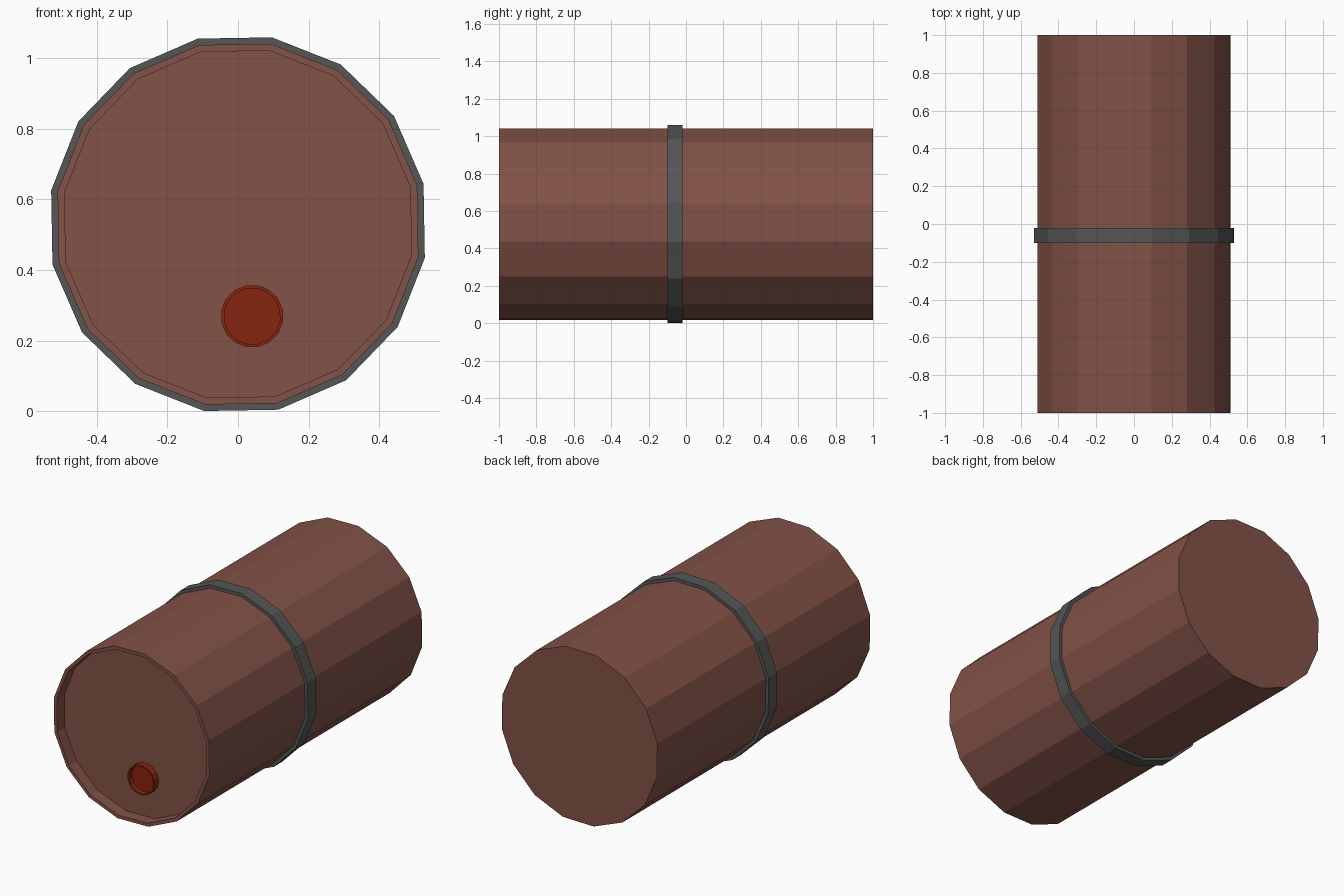
import bpy, bmesh, math

if "Cube" in bpy.data.objects:
    bpy.data.objects.remove(bpy.data.objects["Cube"])

CZ = 0.53                     # height of the barrel axis
N = 16                        # sides
START = math.radians(12.25)   # slight roll of the barrel


def material(name, rgb):
    m = bpy.data.materials.new(name)
    m.diffuse_color = (*rgb, 1)
    m.use_nodes = True
    m.node_tree.nodes["Principled BSDF"].inputs["Base Color"].default_value = m.diffuse_color
    return m


brown = material("rust_brown", (0.223, 0.084, 0.063))
grey = material("dark_grey", (0.089, 0.093, 0.091))
red = material("dark_red", (0.242, 0.018, 0.005))


def lathe(name, profile, mat, cx=0.0, cz=CZ, closed=False):
    """Sweep (radius, y) points around an axis along y; open ends get capped."""
    bm = bmesh.new()
    rings = []
    for r, y in profile:
        ring = []
        for i in range(N):
            a = START + 2 * math.pi * i / N
            ring.append(bm.verts.new((cx + r * math.cos(a), y, cz + r * math.sin(a))))
        rings.append(ring)
    pairs = list(zip(rings, rings[1:]))
    if closed:
        pairs.append((rings[-1], rings[0]))
    else:
        bm.faces.new(rings[0])
        bm.faces.new(rings[-1])
    for a, b in pairs:
        for i in range(N):
            j = (i + 1) % N
            bm.faces.new((a[i], a[j], b[j], b[i]))
    bmesh.ops.recalc_face_normals(bm, faces=bm.faces)
    me = bpy.data.meshes.new(name)
    bm.to_mesh(me)
    bm.free()
    me.materials.append(mat)
    ob = bpy.data.objects.new(name, me)
    bpy.context.collection.objects.link(ob)
    return ob


# Barrel body with recessed front lid
lathe("barrel_body", [(0.50, -0.93), (0.50, -1.0), (0.52, -1.0), (0.52, 1.0)], brown)

# Metal band around the middle
lathe("band", [(0.515, -0.10), (0.5385, -0.10), (0.5385, -0.02), (0.515, -0.02)],
      grey, closed=True)

# Bung cap on the lid, hollowed at the front
lathe("bung_cap", [(0.080, -0.94), (0.080, -0.97), (0.089, -0.97), (0.089, -0.928)],
      red, cx=0.04, cz=0.269)
